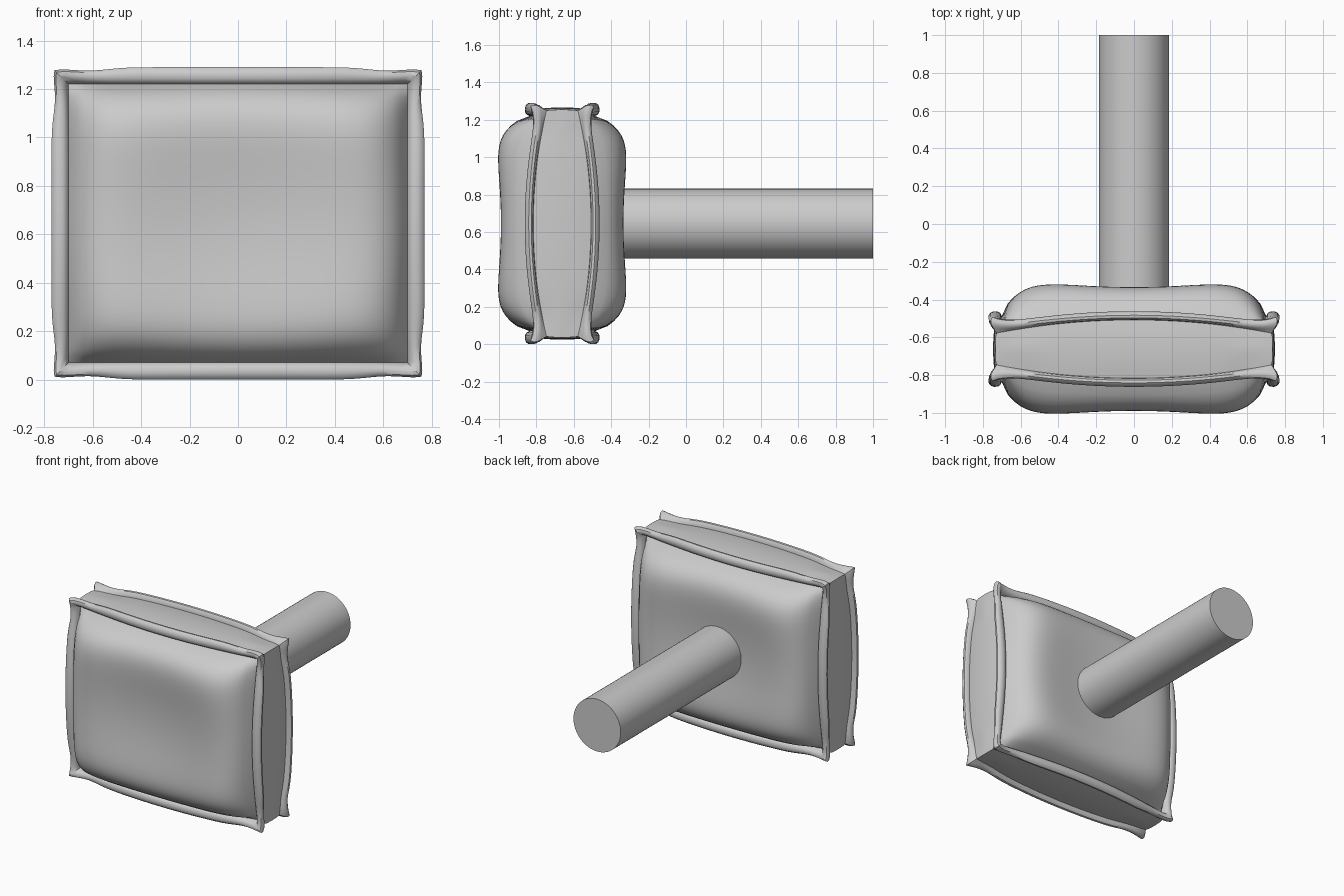
import bpy, bmesh, math
from mathutils import Matrix

if "Cube" in bpy.data.objects:
    bpy.data.objects.remove(bpy.data.objects["Cube"])

N = 44                      # divisions along each cushion edge
YC, ZC = -0.662, 0.645      # cushion centre
HX, HZ = 0.70, 0.575        # half size at the seam groove


def seam(u, v):
    """Depth of the sewn edge: wide mid-side, pinched at the corners."""
    return 0.105 + 0.07 * (1 - (u * v) ** 2)


def puff(u, v):
    """Stuffed panel depth with a soft dent in the middle."""
    f = lambda a: max(0.0, 1 - abs(a) ** 7) ** 0.75
    dent = 0.05 * ((1 - u * u) ** 2 + (1 - v * v) ** 2)
    return seam(u, v) + (0.225 - dent) * f(u) * f(v)


def finish(bm, name):
    bmesh.ops.remove_doubles(bm, verts=bm.verts, dist=0.0003)
    bmesh.ops.recalc_face_normals(bm, faces=bm.faces)
    me = bpy.data.meshes.new(name)
    bm.to_mesh(me)
    bm.free()
    ob = bpy.data.objects.new(name, me)
    bpy.context.collection.objects.link(ob)
    bpy.context.view_layer.objects.active = ob
    ob.select_set(True)
    bpy.ops.object.shade_smooth_by_angle(angle=math.radians(40))
    ob.select_set(False)
    return ob


def quads(bm, rows, wrap):
    n = len(rows[0])
    for a, b in zip(rows, rows[1:]):
        for i in range(n if wrap else n - 1):
            j = (i + 1) % n
            bm.faces.new((a[i], a[j], b[j], b[i]))


# square perimeter in (u, v)
steps = [-1 + 2 * i / N for i in range(N)]
rim = ([(s, -1) for s in steps] + [(1, s) for s in steps]
       + [(-s, 1) for s in steps] + [(-1, -s) for s in steps])

# piping profile: (outward, depth relative to the seam)
PIPING = [(0, 0), (0.008, 0.016), (0.022, 0.024), (0.042, 0.025), (0.060, 0.018),
          (0.070, 0.004), (0.068, -0.010), (0.056, -0.019), (0.034, -0.021)]

bm = bmesh.new()
for side in (-1, 1):
    # puffed front / back panel
    rows = []
    for j in range(N + 1):
        v = -1 + 2 * j / N
        rows.append([bm.verts.new((HX * u, YC + side * puff(u, v), ZC + HZ * v))
                     for u in steps + [1]])
    quads(bm, rows, False)

    # piping lip, flared at the corners
    loops = []
    for o, dd in PIPING:
        k = o / 0.07
        loop = []
        for u, v in rim:
            c = min(abs(u), abs(v))
            off = o - k * 0.014 * math.exp(-((c - 0.82) / 0.16) ** 2)
            off -= k * 0.008 * c ** 30
            d = seam(u, v) + dd * (1 + 0.4 * c ** 12) + k * 0.045 * c ** 10
            if o == 0.034:
                d = seam(u, v) - 0.021
            loop.append(bm.verts.new((u * (HX + off), YC + side * d, ZC + v * (HZ + off))))
        loops.append(loop)

    # half of the side band, running to the middle of the cushion
    for t in (0.75, 0.5, 0.25, 0):
        loop = []
        for u, v in rim:
            c = min(abs(u), abs(v))
            off = 0.034 + 0.012 * (1 - t * t) * (1 - c * c)
            off -= 0.014 * math.exp(-((c - 0.82) / 0.16) ** 2) * 0.5 * t
            d = (seam(u, v) - 0.021) * t
            loop.append(bm.verts.new((u * (HX + off), YC + side * d, ZC + v * (HZ + off))))
        loops.append(loop)
    quads(bm, loops, True)
finish(bm, "cushion")

# round post behind the cushion
bm = bmesh.new()
y0, y1 = -0.5, 1.0
bmesh.ops.create_cone(bm, cap_ends=True, segments=64, radius1=0.186, radius2=0.186,
                      depth=y1 - y0,
                      matrix=Matrix.Translation((0, (y0 + y1) / 2, ZC))
                      @ Matrix.Rotation(math.pi / 2, 4, 'X'))
finish(bm, "mounting_post")
